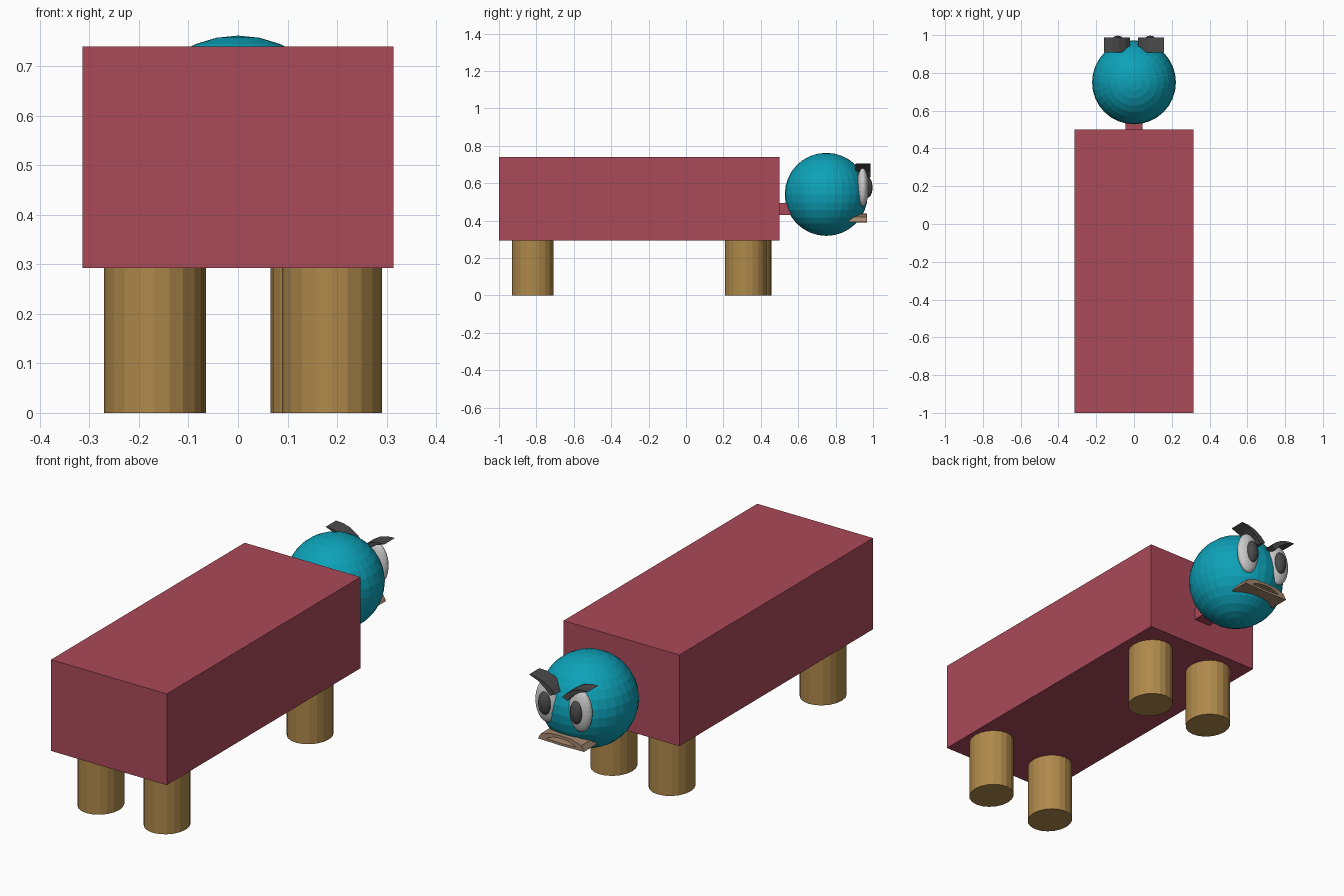
import bpy, bmesh
from math import cos, sin, pi

if "Cube" in bpy.data.objects:
    bpy.data.objects.remove(bpy.data.objects["Cube"])


def material(name, rgb):
    m = bpy.data.materials.new(name)
    m.diffuse_color = (*rgb, 1)
    m.use_nodes = True
    m.node_tree.nodes["Principled BSDF"].inputs["Base Color"].default_value = m.diffuse_color
    return m


RED = material("red", (0.41, 0.067, 0.10))
TEAL = material("teal", (0.004, 0.36, 0.48))
WOOD = material("wood", (0.43, 0.25, 0.07))
TAN = material("tan", (0.37, 0.24, 0.15))
WHITE = material("eye_white", (0.6, 0.6, 0.6))
DARK = material("dark", (0.07, 0.07, 0.07))


def finish(name, mat):
    ob = bpy.context.object
    ob.name = name
    ob.data.materials.append(mat)
    bpy.ops.object.transform_apply(location=False, rotation=False, scale=True)
    return ob


def box(name, lo, hi, mat):
    bpy.ops.mesh.primitive_cube_add(size=1, location=[(a + b) / 2 for a, b in zip(lo, hi)])
    bpy.context.object.scale = [b - a for a, b in zip(lo, hi)]
    return finish(name, mat)


def ball(name, loc, radii, mat):
    bpy.ops.mesh.primitive_uv_sphere_add(segments=32, ring_count=16, radius=1, location=loc)
    bpy.context.object.scale = radii
    return finish(name, mat)


def extrude_y(name, outer, y0, y1, mat, inner=None):
    """Extrude an xz outline along y; an inner outline of equal length makes a hole."""
    bm = bmesh.new()
    n = len(outer)

    def loop(pts, y):
        return [bm.verts.new((x, y, z)) for x, z in pts]

    def bridge(a, b):
        for i in range(n):
            j = (i + 1) % n
            bm.faces.new((a[i], a[j], b[j], b[i]))

    o0, o1 = loop(outer, y0), loop(outer, y1)
    bridge(o0, o1)
    if inner:
        i0, i1 = loop(inner, y0), loop(inner, y1)
        bridge(i1, i0)
        bridge(o1, i1)
        bridge(i0, o0)
    else:
        bm.faces.new(o0)
        bm.faces.new(o1)
    bmesh.ops.recalc_face_normals(bm, faces=bm.faces)
    me = bpy.data.meshes.new(name)
    bm.to_mesh(me)
    bm.free()
    me.materials.append(mat)
    ob = bpy.data.objects.new(name, me)
    bpy.context.collection.objects.link(ob)
    return ob


# Body and neck
box("body", (-0.314, -1, 0.293), (0.314, 0.5, 0.74), RED)
box("neck", (-0.045, 0.49, 0.43), (0.045, 0.62, 0.495), RED)

# Four slightly oval legs
for name, x, y in (("leg_head_right", 0.167, 0.32), ("leg_head_left", -0.166, 0.345),
                   ("leg_tail_right", 0.19, -0.82), ("leg_tail_left", -0.17, -0.82)):
    bpy.ops.mesh.primitive_cylinder_add(vertices=20, radius=1, depth=0.31, location=(x, y, 0.155))
    bpy.context.object.scale = (0.101, 0.111, 1)
    finish(name, WOOD)

# Head
ball("head", (0, 0.75, 0.54), (0.222, 0.222, 0.222), TEAL)

# Eyes, pupils and angry brows
brow = [(0.16, 0.704), (0.12, 0.702), (0.08, 0.69), (0.045, 0.668),
        (0.02, 0.642), (0.047, 0.63), (0.075, 0.66), (0.112, 0.686)]
for side, s in (("right", 1), ("left", -1)):
    ball("eye_" + side, (s * 0.09, 0.945, 0.577), (0.061, 0.032, 0.103), WHITE)
    ball("pupil_" + side, (s * 0.086, 0.97, 0.577), (0.032, 0.027, 0.056), DARK)
    extrude_y("brow_" + side, [(s * x, z) for x, z in brow], 0.907, 0.987, DARK)

# Open frowning mouth
half_outer = [(0.125, 0.393), (0.11, 0.42), (0.06, 0.435)]
half_inner = [(0.08, 0.404), (0.065, 0.413), (0.04, 0.421)]


def mirrored(half, top, bottom):
    return half + [(0, top)] + [(-x, z) for x, z in reversed(half)] + [(0, bottom)]


extrude_y("mouth", mirrored(half_outer, 0.438, 0.39), 0.868, 0.968, TAN,
          mirrored(half_inner, 0.424, 0.401))
